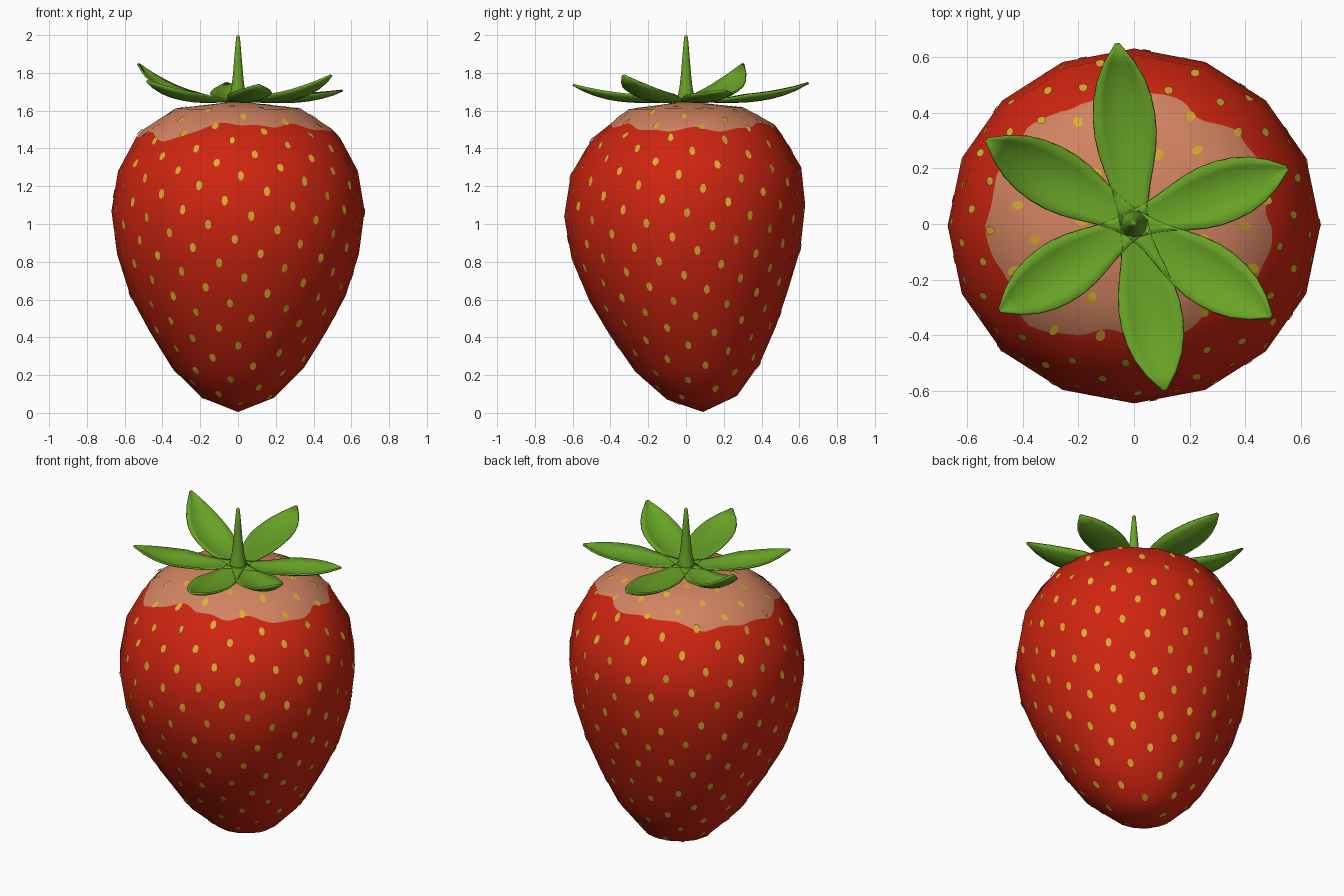
import bpy, math
from mathutils import Vector

if "Cube" in bpy.data.objects:
    bpy.data.objects.remove(bpy.data.objects["Cube"])

def material(name, rgb):
    m = bpy.data.materials.new(name)
    m.diffuse_color = (*rgb, 1)
    m.use_nodes = True
    m.node_tree.nodes["Principled BSDF"].inputs["Base Color"].default_value = m.diffuse_color
    return m

RED = material("berry red", (0.62, 0.018, 0.005))
PALE = material("pale shoulder", (0.65, 0.23, 0.12))
GOLD = material("seed gold", (0.72, 0.42, 0.03))
GREEN = material("leaf green", (0.14, 0.37, 0.02))

def build(name, verts, faces, mats):
    me = bpy.data.meshes.new(name)
    me.from_pydata(verts, [], faces)
    for m in mats:
        me.materials.append(m)
    for p in me.polygons:
        p.use_smooth = True
    ob = bpy.data.objects.new(name, me)
    bpy.context.collection.objects.link(ob)
    return ob

# Berry rings: height, x radius, y radius, y centre, tilt
RINGS = [(0.005, 0, 0, .09, 0), (.08, .19, .185, .085, .01), (.24, .35, .33, .06, .02),
         (.435, .47, .44, .035, .02), (.62, .57, .525, .015, .03), (.84, .64, .605, 0, .025),
         (1.07, .67, .638, -.007, .03), (1.28, .635, .61, 0, .02), (1.485, .525, .49, -.01, .035),
         (1.612, .33, .305, 0, .005), (1.65, 0, 0, 0, 0)]
SIDES, TOP = 16, len(RINGS) - 1

def corner(i, j):
    z, rx, ry, yc, tilt = RINGS[j]
    a = 2 * math.pi * i / SIDES
    return Vector((rx * math.cos(a), yc + ry * math.sin(a), z + tilt * math.sin(a)))

def corner_normal(i, j):
    if j in (0, TOP):
        return Vector((0, 0, -1 if j == 0 else 1))
    du = corner(i + 1, j) - corner(i - 1, j)
    dv = corner(i, j + 1) - corner(i, j - 1)
    return du.cross(dv).normalized()

def blend(f, u, v):
    i, j = math.floor(u), min(max(math.floor(v), 0), TOP - 1)
    s, t = u - i, v - j
    return f(i, j).lerp(f(i + 1, j), s).lerp(f(i, j + 1).lerp(f(i + 1, j + 1), s), t)

def border(u):
    """Wavy edge of the pale shoulder, as a ring position"""
    a = 2 * math.pi * u / SIDES
    z = 1.505 - .02 * math.cos(2 * a) + .012 * math.cos(a) + .01 * math.sin(7 * a + 1) + .007 * math.sin(13 * a)
    z -= .06 * math.exp(-((a - 3.9) / .22) ** 2)
    lo, hi = 7, 8.95
    for _ in range(25):
        mid = (lo + hi) / 2
        if blend(corner, u, mid).z < z:
            lo = mid
        else:
            hi = mid
    return lo

# Berry body, cut along the shoulder border
SUB = 8
cols = SIDES * SUB
verts, norms, faces, shoulder = [], [], [], []
ROWS = 16  # 7 plain rows, 4 up to the border, 4 above it, then the pole
for c in range(cols):
    u = c / SUB
    b = border(u)
    vs = list(range(1, 8)) + [7 + (b - 7) * k / 4 for k in range(1, 5)] + [b + (9 - b) * k / 4 for k in range(1, 5)]
    for v in vs:
        verts.append(blend(corner, u, v))
        norms.append(blend(corner_normal, u, v).normalized())
n = ROWS - 1
verts += [corner(0, 0), corner(0, TOP)]
norms += [Vector((0, 0, -1)), Vector((0, 0, 1))]
for c in range(cols):
    p, q = c * n, ((c + 1) % cols) * n
    faces.append((len(verts) - 2, q, p))
    shoulder.append(0)
    for r in range(n - 1):
        faces.append((p + r, q + r, q + r + 1, p + r + 1))
        shoulder.append(int(r >= 10))
    faces.append((p + n - 1, q + n - 1, len(verts) - 1))
    shoulder.append(1)
berry = build("berry", verts, faces, [RED, PALE])
for p, k in zip(berry.data.polygons, shoulder):
    p.material_index = k
berry.data.normals_split_custom_set_from_vertices(norms)

# Seeds: thin plates on a golden spiral, evenly spread over the surface
STEPS, COUNT, K = 1000, 255, 10
area, total = [], 0
for k in range(STEPS):
    v = TOP * (k + .5) / STEPS
    j = int(v)
    a, b = RINGS[j], RINGS[j + 1]
    r = a[1] + (b[1] - a[1]) * (v - j)
    total += r * math.hypot(b[1] - a[1], b[0] - a[0])
    area.append((total, v, r))
verts, faces = [], []
golden = SIDES * (3 - math.sqrt(5)) / 2
k = 0
for s in range(COUNT):
    while area[k][0] < total * (s + .5) / COUNT:
        k += 1
    _, v, r = area[k]
    if r < .08:
        continue
    u = (s * golden) % SIDES
    j = int(v)
    length = (corner(0, j + 1) - corner(0, j)).length
    base = len(verts)
    half_w, half_h = .017, .025
    for e in range(K + 1):
        a = 2 * math.pi * e / K
        m = 0 if e == K else 1
        uu = u + m * half_w * math.cos(a) / r * SIDES / (2 * math.pi)
        vv = v + m * half_h * math.sin(a) / length
        verts.append(blend(corner, uu, vv) + blend(corner_normal, uu, vv).normalized() * .004)
    for e in range(K):
        faces.append((base + e, base + (e + 1) % K, base + K))
build("seeds", verts, faces, [GOLD])

# Leaves of the cap: curled, cupped blades running out to their tips
WIDTH = [.05, .055, .068, .085, .1, .108, .108, .1, .082, .05, .004]

def leaf(name, tip):
    tip = Vector(tip)
    d = Vector((tip.x, tip.y, 0))
    side = Vector((-d.y, d.x, 0)).normalized()
    verts, faces, across = [], [], 6
    for i, w in enumerate(WIDTH):
        t = i / (len(WIDTH) - 1)
        z = 1.658 - .03 * t + (tip.z - 1.628) * t ** 3.5
        for k in range(across + 1):
            s = 2 * k / across - 1
            cup = .035 * s * s * w / .108 * min(1, 2 * t)
            verts.append(d * t + side * (w * s) + Vector((0, 0, z + cup)))
    for i in range(len(WIDTH) - 1):
        for k in range(across):
            a = i * (across + 1) + k
            faces.append((a, a + across + 1, a + across + 2, a + 1))
    ob = build(name, verts, faces, [GREEN])
    mod = ob.modifiers.new("thickness", "SOLIDIFY")
    mod.thickness = .01

TIPS = [(-.06, .645, 1.75), (.55, .2, 1.71), (.49, -.33, 1.79),
        (.11, -.595, 1.74), (-.48, -.31, 1.76), (-.525, .3, 1.85)]
for i, tip in enumerate(TIPS):
    leaf(f"leaf_{i + 1}", tip)

# Stem: tapered stalk
PROFILE = [(.05, 1.64), (.045, 1.67), (.035, 1.72), (.026, 1.8), (.018, 1.9), (.01, 1.99), (.002, 2.0)]
S = 12
verts = [(r * math.cos(2 * math.pi * i / S), r * math.sin(2 * math.pi * i / S), z) for r, z in PROFILE for i in range(S)]
faces = [(j * S + i, j * S + (i + 1) % S, (j + 1) * S + (i + 1) % S, (j + 1) * S + i)
         for j in range(len(PROFILE) - 1) for i in range(S)]
faces.append(tuple(range((len(PROFILE) - 1) * S, len(PROFILE) * S)))
build("stem", verts, faces, [GREEN])
